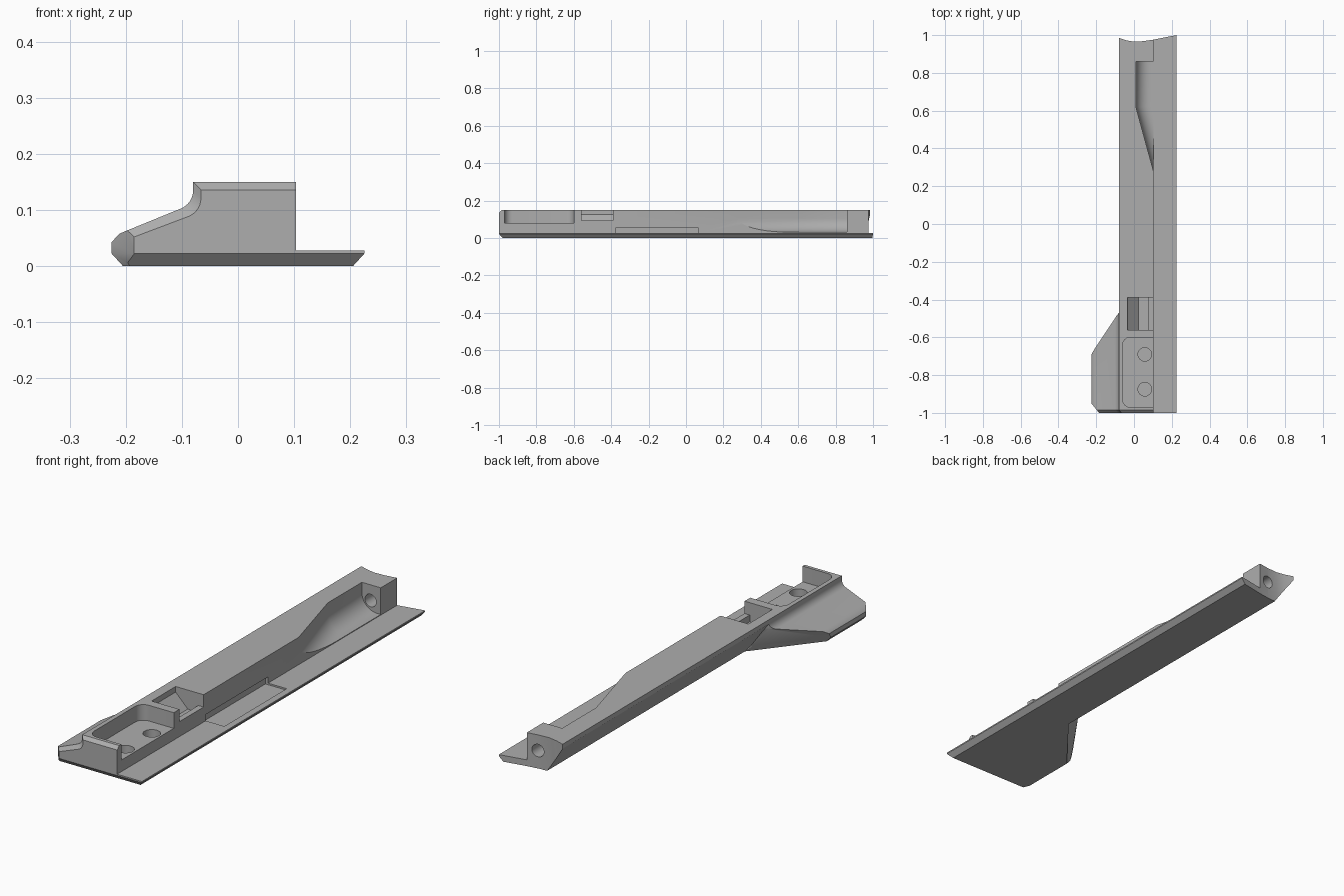
import bpy, bmesh, math
from mathutils import Vector

if "Cube" in bpy.data.objects:
    bpy.data.objects.remove(bpy.data.objects["Cube"], do_unlink=True)

grey = bpy.data.materials.new("plain_grey")
grey.use_nodes = True
GREY = (0.42, 0.42, 0.42, 1)
grey.diffuse_color = GREY
grey.node_tree.nodes["Principled BSDF"].inputs["Base Color"].default_value = GREY


def loft(name, rings):
    """Closed solid through rings of 3D points with equal counts."""
    bm = bmesh.new()
    loops = [[bm.verts.new(p) for p in ring] for ring in rings]
    n = len(loops[0])
    for a, b in zip(loops, loops[1:]):
        for i in range(n):
            j = (i + 1) % n
            bm.faces.new((a[i], a[j], b[j], b[i]))
    caps = [bm.faces.new(loops[0]), bm.faces.new(loops[-1])]
    bmesh.ops.triangulate(bm, faces=caps)
    bmesh.ops.recalc_face_normals(bm, faces=bm.faces)
    mesh = bpy.data.meshes.new(name)
    bm.to_mesh(mesh)
    bm.free()
    mesh.materials.append(grey)
    obj = bpy.data.objects.new(name, mesh)
    bpy.context.collection.objects.link(obj)
    return obj


def along_y(name, profile, y0, y1):
    return loft(name, [[(x, y, z) for x, z in profile] for y in (y0, y1)])


def along_z(name, plan, z0, z1):
    return loft(name, [[(x, y, z) for x, y in plan] for z in (z0, z1)])


def along_x(name, side, x0, x1):
    return loft(name, [[(x, y, z) for y, z in side] for x in (x0, x1)])


def combine(obj, other, operation):
    mod = obj.modifiers.new("combine", 'BOOLEAN')
    mod.operation, mod.object, mod.solver = operation, other, 'EXACT'
    bpy.context.view_layer.objects.active = obj
    bpy.ops.object.modifier_apply(modifier=mod.name)
    bpy.data.objects.remove(other, do_unlink=True)


def arc(cx, cy, rx, ry, a0, a1, steps=8):
    angles = [math.radians(a0 + (a1 - a0) * i / steps) for i in range(steps + 1)]
    return [(cx + rx * math.cos(a), cy + ry * math.sin(a)) for a in angles]


def circle(cx, cy, r):
    return arc(cx, cy, r, r, 0, 345, 23)


def rect(a0, a1, b0, b1):
    return [(a0, b0), (a1, b0), (a1, b1), (a0, b1)]


# Long rail with an undercut outer wall
rail = along_y("rail_body", [(.01, 0), (.103, 0), (.103, .15), (-.08, .15), (-.08, .13)], -.6, 1.05)

# Thin flange with a chamfered lower edge
flange = along_y("flange", [(.05, 0), (.205, 0), (.225, .022), (.225, .028), (.05, .028)], -1, 1.05)


# Front mount: swept profile with a chamfered front rim
def mount_profile(d):
    # d insets the upper outline
    lean = d * 0.35
    curve = arc(-.115 + d, .135 - d, .035, .035, 0, -65, 6)
    return ([(.103, 0), (.103, .15 - d), (-.08 + d, .15 - d)] + curve +
            [(-.211 + lean, .058 - d), (-.225, .043 - d * .3), (-.225, 0)])


mount = loft("front_mount", [[(x, y, z) for x, z in mount_profile(d)]
                             for y, d in ((-1, .014), (-.985, 0), (-.2, 0))])

# Wing outline, with sloped rear wall and chamfered base
wing_rings = []
for z, side, rear, inner in ((0, -.205, -.70, -.43), (.022, -.225, -.70, -.455),
                             (.107, -.225, -.66, -.47), (.2, -.225, -.66, -.47)):
    root = .01 if z == 0 else -.01 if z < .1 else -.08
    wing_rings.append([(.12, -1, z), (-.185, -1, z), (side, -.95, z), (side, rear, z),
                       (root, inner, z), (.12, inner + .1, z)])
wing_outline = loft("wing_outline", wing_rings)
combine(mount, wing_outline, 'INTERSECT')

combine(rail, mount, 'UNION')
combine(rail, flange, 'UNION')

# Chamfer under the front edge
combine(rail, along_x("front_chamfer", [(-1.05, -.05), (-.96, -.02), (-.98, 0), (-1, .022), (-1.05, .03)],
                      -.4, .4), 'DIFFERENCE')

# Shallow valley across the back end
combine(rail, along_z("back_valley", [(-.2, 1.02), (-.08, .985), (-.04, .972), (0, .965), (.05, .968), (.103, .976),
                                      (.225, 1), (.3, 1.015), (.3, 1.2), (-.2, 1.2)], -.1, .3), 'DIFFERENCE')

# Coved recess in the inner wall, tapering towards the front
cove_rings = []
for y, x0 in ((.28, .103), (.62, .01), (.86, .01)):
    section = arc(x0 + .075, .105, .075, .074, 180, 270, 10)
    cove_rings.append([(x, y, z) for x, z in [(x0, .2)] + section + [(.3, .031), (.3, .2)]])
combine(rail, loft("cove", cove_rings), 'DIFFERENCE')

# Rounded pocket open on the flange side
pocket = (arc(-.02, -.64, .04, .04, 90, 180, 6) + arc(-.02, -.93, .04, .04, 180, 270, 6) +
          [(.2, -.97), (.2, -.6)])
combine(rail, along_z("pocket", pocket, .08, .25), 'DIFFERENCE')

# Blind round holes in the pocket floor
for y in (-.69, -.875):
    combine(rail, along_z("pocket_hole", circle(.057, y, .036), .035, .1), 'DIFFERENCE')

# Slot with a ramped floor and a low lip
slot = [(-.035, .2), (-.035, .125), (.025, .065), (.077, .065), (.077, .095), (.2, .095), (.2, .2)]
combine(rail, along_y("latch_slot", slot, -.56, -.39), 'DIFFERENCE')

# Shallow plate recess in the flange, running a little under the wall
combine(rail, along_y("plate_recess", [(.09, .021), (.195, .021), (.195, .056), (.09, .056)],
                      -.375, .065), 'DIFFERENCE')

# Screw hole through the back block, widened at the outer end
combine(rail, along_y("screw_hole", circle(.053, .08, .028), .8, 1.1), 'DIFFERENCE')

# Finish
rail.select_set(True)
bpy.context.view_layer.objects.active = rail
bpy.ops.object.shade_smooth_by_angle(angle=math.radians(25))
